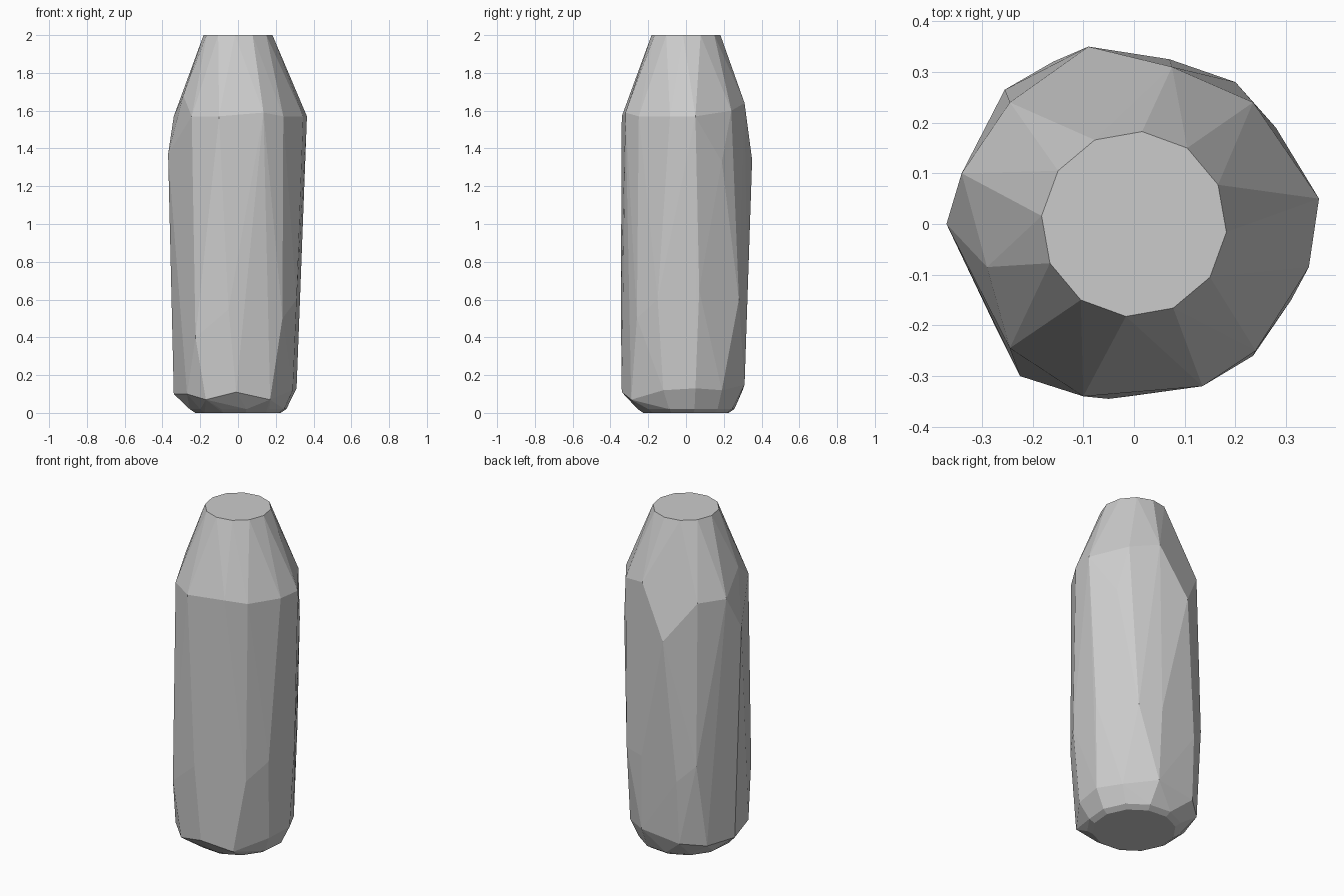
import bpy, bmesh
from math import cos, sin, radians

cube = bpy.data.objects.get("Cube")
if cube:
    bpy.data.objects.remove(cube, do_unlink=True)


def make_material(name, value):
    material = bpy.data.materials.new(name)
    material.use_nodes = True
    colour = (value, value, value, 1)
    material.diffuse_color = colour
    material.node_tree.nodes["Principled BSDF"].inputs["Base Color"].default_value = colour
    return material


def regular_ring(sides, radius, height, start):
    """Evenly spaced points around the vertical axis."""
    angles = [radians(start + side * 360 / sides) for side in range(sides)]
    return [(radius * cos(a), radius * sin(a), height) for a in angles]


def hull_object(name, points, material):
    """Wrap the points in a faceted convex shell."""
    bm = bmesh.new()
    for point in points:
        bm.verts.new(point)
    result = bmesh.ops.convex_hull(bm, input=bm.verts[:])
    loose = {item for key in ("geom_interior", "geom_unused") for item in result[key]
             if isinstance(item, bmesh.types.BMVert)}
    bmesh.ops.delete(bm, geom=list(loose), context="VERTS")
    bmesh.ops.dissolve_limit(bm, angle_limit=radians(1), verts=bm.verts[:], edges=bm.edges[:])
    bmesh.ops.recalc_face_normals(bm, faces=bm.faces[:])
    mesh = bpy.data.meshes.new(name)
    bm.to_mesh(mesh)
    bm.free()
    mesh.materials.append(material)
    obj = bpy.data.objects.new(name, mesh)
    bpy.context.collection.objects.link(obj)
    return obj


# Flat cap at the top of the neck
neck_rim = regular_ring(sides=12, radius=.183, height=2, start=25)

# Irregular shoulder where the neck meets the body
shoulder = [
    (.365, .05, 1.57), (.28, .19, 1.33), (.235, .24, 1.6), (.075, .31, 1.64),
    (-.09, .35, 1.34), (-.245, .24, 1.57), (-.34, .1, 1.57), (-.37, 0, 1.37),
    (-.29, -.085, 1.68), (-.245, -.245, 1.57), (-.1, -.34, 1.57),
    (.135, -.32, 1.59), (.24, -.25, 1.57), (.345, -.085, 1.57),
]

# Corners along the lower half of the body
body = [
    (.33, .07, .65), (.2, .28, .6), (.07, .325, .6), (-.16, .32, .5),
    (-.255, .265, .6), (-.225, -.3, .4), (-.05, -.345, .55),
    (.235, -.26, .5), (.31, -.15, .6),
]

# Chamfered foot
foot = [
    (.31, .05, .13), (.24, .19, .12), (.08, .31, .15), (-.165, .3, .12),
    (-.28, .2, .1), (-.34, .02, .1), (-.27, -.21, .1), (-.17, -.3, .07),
    (-.01, -.34, .11), (.17, -.29, .07), (.29, -.12, .12),
]
base = regular_ring(sides=12, radius=.26, height=.02, start=10)
underside = regular_ring(sides=12, radius=.23, height=0, start=10)

grey = make_material("plain grey", .6)
hull_object("bottle_shell", neck_rim + shoulder + body + foot + base + underside, grey)
